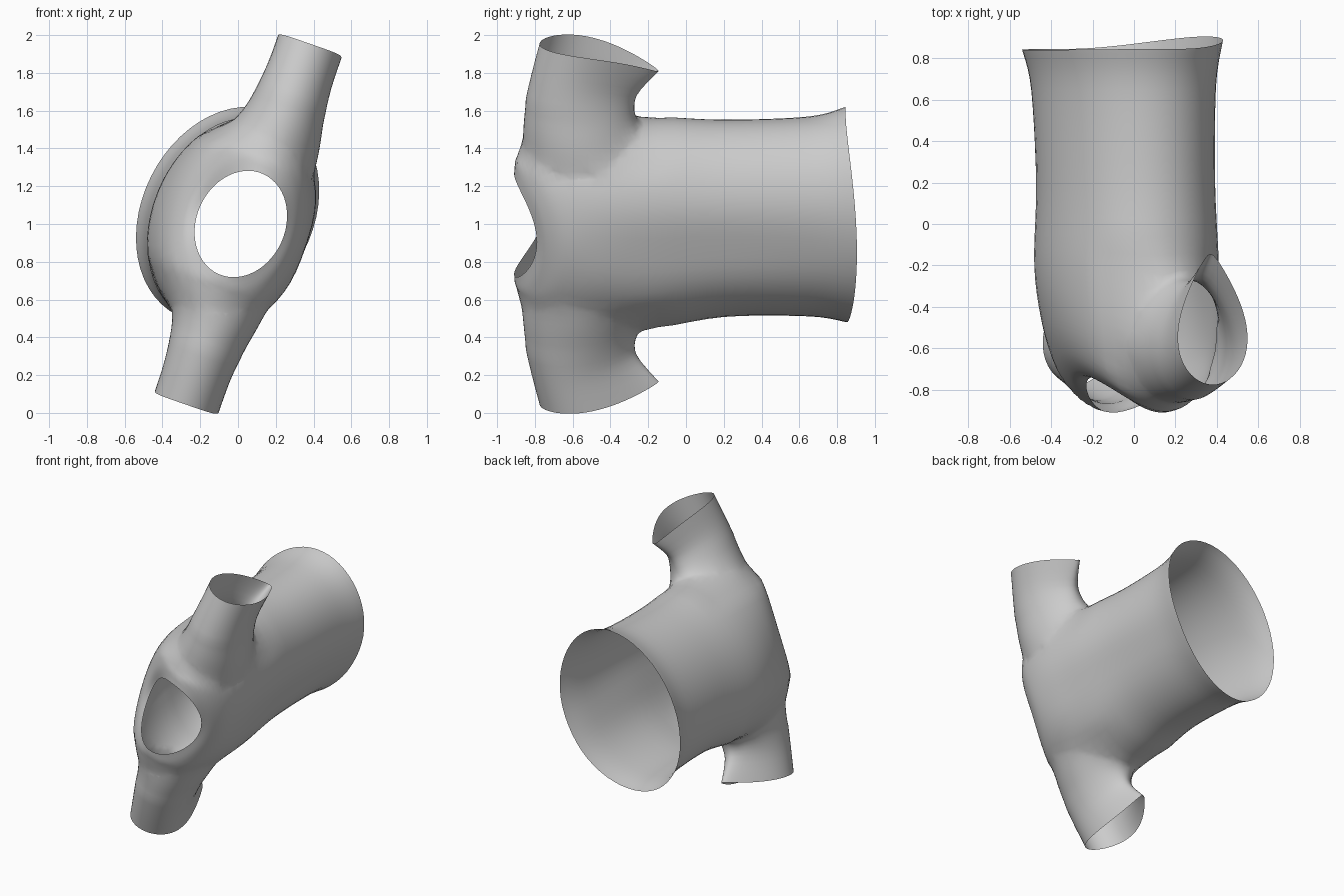
import bpy, bmesh, math
from mathutils import Vector

if "Cube" in bpy.data.objects:
    bpy.data.objects.remove(bpy.data.objects["Cube"])

T = math.radians(19.1)
U = Vector((math.sin(T), 0, math.cos(T)))      # shoulder direction, sleeve to sleeve
V = Vector((math.cos(T), 0, -math.sin(T)))     # across the garment thickness
Y = Vector((0, 1, 0))
CENTRE = Vector((0.05, 0, 1))
N = 56
cloth = bpy.data.materials.new("cloth")
opening = bpy.data.materials.new("opening")


def spline(rows, steps):
    """Catmull-Rom interpolation of the control rows."""
    out = []
    for i in range(len(rows) - 1):
        p = [rows[max(0, min(len(rows) - 1, i + k))] for k in (-1, 0, 1, 2)]
        for s in range(steps):
            t = s / steps
            out.append([0.5 * (2*b + (c-a)*t + (2*a-5*b+4*c-d)*t*t + (3*b-a-3*c+d)*t**3)
                        for a, b, c, d in zip(*p)])
    return out + [rows[-1]]


def loft(name, rings):
    """Closed tube; the end fans carry the opening material for later removal."""
    bm = bmesh.new()
    loops = [[bm.verts.new(p) for p in r] for r in rings]
    for a, b in zip(loops, loops[1:]):
        for i in range(N):
            j = (i + 1) % N
            bm.faces.new((a[i], a[j], b[j], b[i]))
    for lp in (loops[0], loops[-1]):
        c = bm.verts.new(sum((v.co for v in lp), Vector()) / N)
        for i in range(N):
            bm.faces.new((lp[i], lp[(i + 1) % N], c)).material_index = 1
    bmesh.ops.recalc_face_normals(bm, faces=bm.faces)
    me = bpy.data.meshes.new(name)
    bm.to_mesh(me)
    bm.free()
    me.materials.append(cloth)
    me.materials.append(opening)
    ob = bpy.data.objects.new(name, me)
    bpy.context.collection.objects.link(ob)
    return ob


# Torso from hem to neck: y, centre x, centre z, half width, half thickness,
# shoulder rise, right-side shift, left-side shift, twist in degrees, back dent
torso_rows = [
    (0.85, -0.055, 1.05, 0.596, 0.453, 0.005, 0.055, -0.01, 7.5, 0.01),
    (0.65, -0.05, 1.04, 0.55, 0.42, 0, 0.02, 0, 6, 0.03),
    (0.20, -0.04, 1.03, 0.54, 0.41, 0, 0, 0, 4, 0.05),
    (-0.20, -0.035, 1.005, 0.585, 0.422, 0.03, 0, 0, 2, 0.05),
    (-0.45, -0.015, 1.0, 0.575, 0.405, 0.18, 0, 0, 0, 0.03),
    (-0.63, 0.0, 1.0, 0.51, 0.36, 0.21, 0, 0.01, 0, 0),
    (-0.74, 0.01, 1.0, 0.41, 0.295, 0.155, 0, 0.02, 2, 0),
    (-0.79, 0.015, 1.0, 0.29, 0.235, 0.12, 0, 0.05, 5, 0),
]
rings = []
for y, cx, cz, a, b, rise, right, left, twist, dent in spline(torso_rows, 5):
    w = math.radians(twist)
    u_axis = U * math.cos(w) + V * math.sin(w)
    v_axis = V * math.cos(w) - U * math.sin(w)
    ring = []
    for i in range(N):
        th = math.tau * i / N
        c, s = math.cos(th), math.sin(th)
        yy = y - rise * c * c + (right if s > 0 else left) * s * s
        bb = b * (1 - dent * math.exp(-((th - math.pi / 2) / 0.32) ** 2))
        ring.append(Vector((cx, yy, cz)) + u_axis * a * c + v_axis * bb * s)
    rings.append(ring)
shirt = loft("shirt", rings)

# Sleeves: distance out, shoulder y, underarm y, half thickness, slant, taper
sleeve_rows = [
    (0.34, -0.82, -0.28, 0.25, 0.0, 0.0),
    (0.50, -0.87, -0.25, 0.24, 0.02, 0.0),
    (0.66, -0.855, -0.27, 0.205, 0.05, 0.15),
    (0.83, -0.82, -0.26, 0.185, 0.10, 0.35),
    (1.01, -0.775, -0.145, 0.18, 0.14, 0.6),
]
for side in (1, -1):
    rings = []
    for u, y0, y1, h, slant, taper in spline(sleeve_rows, 4):
        ring = []
        for i in range(N):
            c, s = math.cos(math.tau * i / N), math.sin(math.tau * i / N)
            k = (1 + c) / 2                      # 0 at shoulder, 1 at underarm
            hh = h * s * (1 - taper * k * k) * (1 + 0.3 * taper * (1 - k))
            ring.append(CENTRE + U * side * (u - slant * k ** 2.2)
                        + V * (side * hh + 0.06 * taper * k * k)
                        + Y * (y0 + (y1 - y0) * k))
        rings.append(ring)
    sleeve = loft("sleeve_helper", rings)
    sleeve.hide_render = True
    mod = shirt.modifiers.new("join_sleeve", "BOOLEAN")
    mod.operation, mod.solver, mod.object = "UNION", "EXACT", sleeve

dg = bpy.context.evaluated_depsgraph_get()
joined = bpy.data.meshes.new_from_object(shirt.evaluated_get(dg))
shirt.modifiers.clear()
for ob in [o for o in bpy.data.objects if o.name.startswith("sleeve_helper")]:
    bpy.data.objects.remove(ob)

# Open the hem, neck and cuffs, then soften the armhole seams
bm = bmesh.new()
bm.from_mesh(joined)
bmesh.ops.delete(bm, geom=[f for f in bm.faces if f.material_index == 1], context="FACES")
bmesh.ops.remove_doubles(bm, verts=bm.verts, dist=0.008)
bmesh.ops.triangulate(bm, faces=[f for f in bm.faces if len(f.verts) > 4])
seam = [v for v in bm.verts if not v.is_boundary and v.co.y < -0.12
        and 0.36 < abs((v.co - CENTRE).dot(U)) < 0.68]
for _ in range(14):
    bmesh.ops.smooth_vert(bm, verts=seam, factor=0.5,
                          use_axis_x=True, use_axis_y=True, use_axis_z=True)
for f in bm.faces:
    f.smooth = True
bm.to_mesh(joined)
bm.free()
joined.materials.clear()
shirt.data = joined
